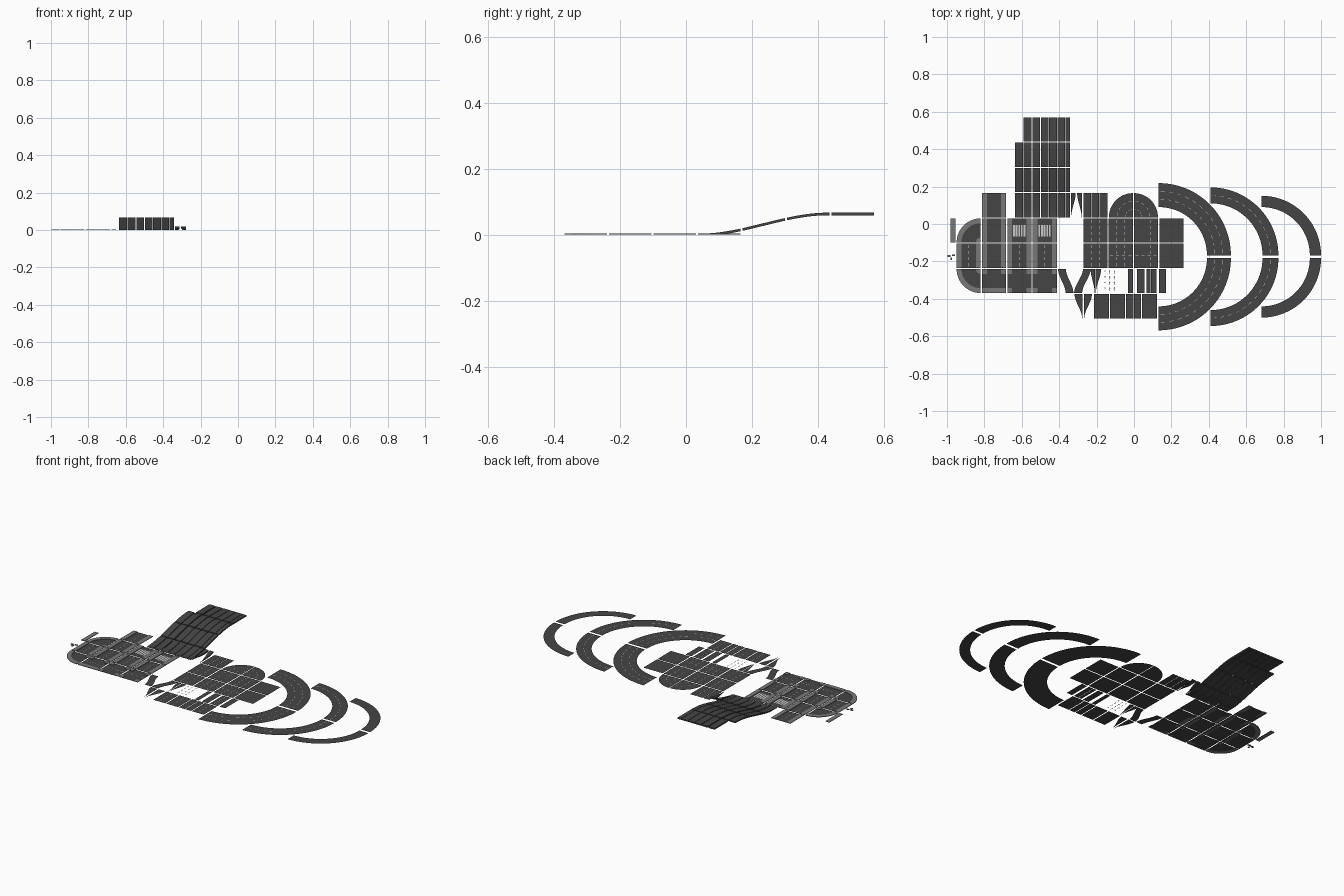
import bpy, bmesh, math

if "Cube" in bpy.data.objects:
    bpy.data.objects.remove(bpy.data.objects["Cube"])

TILE, PX, PY = 0.129, 0.1355, 0.135
LINE_Z, CURB_Z = 0.0008, 0.003


def material(name, v):
    m = bpy.data.materials.new(name)
    m.diffuse_color = (v, v, v, 1)
    m.use_nodes = True
    m.node_tree.nodes["Principled BSDF"].inputs["Base Color"].default_value = m.diffuse_color
    return m


ASPHALT, CURB, PAINT = material("asphalt", 0.06), material("pavement", 0.19), material("paint", 0.6)


def col(i):
    return -0.813 + PX * (i - 1)


def row(i):
    return 0.036 - PY * i      # bottom edge of a row


class Part:
    """Collects faces of one part into one object."""
    def __init__(self, name, mat):
        self.name, self.mat, self.bm = name, mat, bmesh.new()

    def face(self, pts):
        self.bm.faces.new([self.bm.verts.new(p) for p in pts])

    def rect(self, x, y, w, d, z=0.0):
        self.face([(x, y, z), (x + w, y, z), (x + w, y + d, z), (x, y + d, z)])

    def box(self, x, y, w, d, h=CURB_Z):
        self.strip([((x, y, h), (x + w, y, h)), ((x, y + d, h), (x + w, y + d, h))], h)

    def strip(self, pairs, thick=0.0):
        """Ribbon through (left, right) pairs, with optional thickness."""
        new = self.bm.verts.new
        top = [[new(p) for p in pr] for pr in pairs]
        for a, b in zip(top, top[1:]):
            self.bm.faces.new((a[0], a[1], b[1], b[0]))
        if thick:
            low = [[new((p[0], p[1], max(0, p[2] - thick))) for p in pr] for pr in pairs]
            for i in range(len(top) - 1):
                a, b, c, d = top[i], top[i + 1], low[i], low[i + 1]
                self.bm.faces.new((c[1], c[0], d[0], d[1]))
                self.bm.faces.new((a[0], b[0], d[0], c[0]))
                self.bm.faces.new((b[1], a[1], c[1], d[1]))
            self.bm.faces.new((top[0][1], top[0][0], low[0][0], low[0][1]))
            self.bm.faces.new((top[-1][0], top[-1][1], low[-1][1], low[-1][0]))

    def arc(self, cx, cy, r0, r1, a0, a1, z=0.0, thick=0.0, n=24):
        pairs = []
        for i in range(n + 1):
            a = math.radians(a0 + (a1 - a0) * i / n)
            c, s = math.cos(a), math.sin(a)
            pairs.append(((cx + r0 * c, cy + r0 * s, z), (cx + r1 * c, cy + r1 * s, z)))
        self.strip(pairs, thick)

    def dashes(self, x, y, length, vertical=True, n=4):
        for i in range(n):
            s = length / n
            o, d = s * (i + 0.25), s * 0.5
            if vertical:
                self.rect(x - 0.001, y + o, 0.002, d, LINE_Z)
            else:
                self.rect(x + o, y - 0.001, d, 0.002, LINE_Z)

    def done(self):
        me = bpy.data.meshes.new(self.name)
        bmesh.ops.remove_doubles(self.bm, verts=self.bm.verts, dist=1e-6)
        self.bm.to_mesh(me)
        self.bm.free()
        me.materials.append(self.mat)
        bpy.context.collection.objects.link(bpy.data.objects.new(self.name, me))


def smooth(t):
    t = min(1, max(0, t))
    return t * t * (3 - 2 * t)


lines = Part("road_markings", PAINT)

# City street tiles with pavements
street, curb = Part("street_tiles", ASPHALT), Part("pavements", CURB)
W = 0.026
for c, r in [(1, -1 + 0)] + [(c, r) for r in (1, 2) for c in (1, 2, 3)] + [(0, 2)]:
    r = 0 if r == -1 else r
    x, y = col(c), row(r)
    street.rect(x, y, TILE, TILE)
    for cx in (x, x + TILE - W):
        curb.box(cx, y, W, TILE)
    if c in (2, 3) and r == 1:                       # zebra crossing
        for k in range(5):
            lines.rect(x + 0.031 + k * 0.0142, y + 0.033, 0.009, 0.06, LINE_Z)
    else:
        lines.dashes(x + TILE / 2, y, TILE)
for c in (1, 2, 3):                                  # junction row
    x, y = col(c), row(3)
    street.rect(x, y, TILE, TILE)
    for cx in (x, x + TILE - W):
        curb.box(cx, y + TILE - W, W, W)
        if c > 1:
            curb.box(cx, y, W, W)
    if c == 1:
        curb.box(x, y, TILE, W)
    lines.dashes(x, y + TILE / 2, TILE, False)
for cy, a in ((row(1), 90), (row(3) + TILE, 180)):   # street corners
    cx = col(0) + TILE
    street.arc(cx, cy, W, TILE - W, a, a + 90)
    curb.arc(cx, cy, TILE - W, TILE, a, a + 90, CURB_Z, CURB_Z)
    curb.arc(cx, cy, 0.0, W, a, a + 90, CURB_Z, CURB_Z)
# Loose kerb pieces at far left
curb.box(-0.98, row(1), 0.026, TILE)
curb.box(-0.998, -0.177, 0.018, 0.012)
curb.box(-0.982, -0.192, 0.01, 0.012)
curb.box(-0.974, -0.172, 0.018, 0.01)
street.done()
curb.done()

# Open road tiles
road = Part("road_tiles", ASPHALT)
for r in (1, 2):
    for c in (5, 6, 7, 8):
        x, y = col(c), row(r)
        road.rect(x, y, TILE, TILE)
        if c < 8:
            for k in (1, 2):
                lines.dashes(x + TILE * k / 3, y, TILE)
        if r == 2 and 5 < c < 8:
            lines.dashes(x, y + TILE / 2, TILE, False)
for k in range(3):
    road.rect(col(5) + k * 0.0437, row(0), 0.0415, TILE)
for x0, x1 in ((-0.214, -0.134), (-0.128, -0.048), (-0.043, -0.003), (0.001, 0.038), (0.043, 0.123)):
    road.rect(x0, row(4), x1 - x0, TILE)
    if x1 - x0 > 0.05:
        lines.dashes((x0 + x1) / 2, row(4), TILE)
for x0, x1 in ((-0.032, -0.006), (0.016, 0.056), (0.068, 0.088), (0.09, 0.121), (0.134, 0.172)):
    road.rect(x0, row(3), x1 - x0, TILE)
road.done()

# Turning circle made of two quarter discs
turn = Part("turning_circle", ASPHALT)
for cx, a in ((-0.003 - 0.002, 90), (-0.003 + 0.002, 0)):
    turn.arc(cx, row(0), 0.0, TILE, a, a + 90)
    for r in (TILE / 3, TILE * 2 / 3):
        for k in range(4):
            b = a + 22.5 * k + 5
            lines.arc(cx, row(0), r - 0.001, r + 0.001, b, b + 11, LINE_Z, n=3)
turn.done()

# Wide bends, each split in two quarters
bends = Part("wide_bends", ASPHALT)
for cx, r0, r1, lanes in ((0.132, 0.258, 0.386, 3), (0.409, 0.278, 0.363, 2), (0.682, 0.258, 0.318, 1)):
    for cy, a in ((-0.1675, 0), (-0.1825, -90)):
        bends.arc(cx, cy, r0, r1, a, a + 90, n=32)
        for k in range(1, lanes):
            r = r0 + (r1 - r0) * k / lanes
            for j in range(12):
                b = a + 7.5 * j + 2
                lines.arc(cx, cy, r - 0.001, r + 0.001, b, b + 3.7, LINE_Z, n=2)
bends.done()

# Ramp: strips that follow one rising profile
ramp = Part("ramp_strips", ASPHALT)


def ramp_z(y):
    return 0.003 + 0.064 * smooth((y - 0.04) / 0.39)


strips = [(x, 0.041) for x in (-0.635, -0.59, -0.543, -0.498, -0.454, -0.41)] + [(-0.367, 0.024)]
for r in range(4):
    y0 = row(0) + r * PY
    for x, w in strips[1 if r == 3 else 0:]:
        ys = [y0 + TILE * i / 8 for i in range(9)]
        ramp.strip([((x, y, ramp_z(y)), (x + w, y, ramp_z(y))) for y in ys], 0.008)
# Tapered ramp edges
for s in (-1, 1):
    pairs = []
    for i in range(13):
        t = i / 12
        y = row(0) + TILE * t
        xa, xb = -0.308 + s * 0.029, -0.308 + s * (0.029 - 0.001 - 0.024 * smooth(t))
        pairs.append(((min(xa, xb), y, ramp_z(y)), (max(xa, xb), y, ramp_z(y))))
    ramp.strip(pairs, 0.008)
ramp.done()

# Lane split and taper pieces
lanes = Part("lane_splits", ASPHALT)


def lane(y0, top, bottom):
    """Flat piece blending from a top (left, right) span to a bottom one."""
    pairs = []
    for i in range(17):
        t = smooth(i / 16)
        pairs.append(tuple((b + (a - b) * t, y0 + TILE * i / 16, 0) for a, b in zip(top, bottom)))
    lanes.strip(pairs)


lane(row(3), (-0.406, -0.364), (-0.366, -0.324))
lane(row(3), (-0.273, -0.232), (-0.32, -0.277))
lane(row(3), (-0.236 + 0.004, -0.209), (-0.21, -0.209))
lane(row(3), (-0.205, -0.176), (-0.205, -0.204))
lane(row(4), (-0.318, -0.276), (-0.277, -0.276))
lane(row(4), (-0.267, -0.225), (-0.267, -0.266))
lanes.done()

# Loose painted lane arrows
for i in range(3):
    for j in range(4):
        x, y = -0.155 + i * 0.025, row(3) + 0.012 + j * 0.03
        lines.rect(x - 0.001, y, 0.002, 0.012, LINE_Z)
        lines.face([(x - 0.004, y + 0.012, LINE_Z), (x + 0.004, y + 0.012, LINE_Z), (x, y + 0.021, LINE_Z)])
lines.done()
